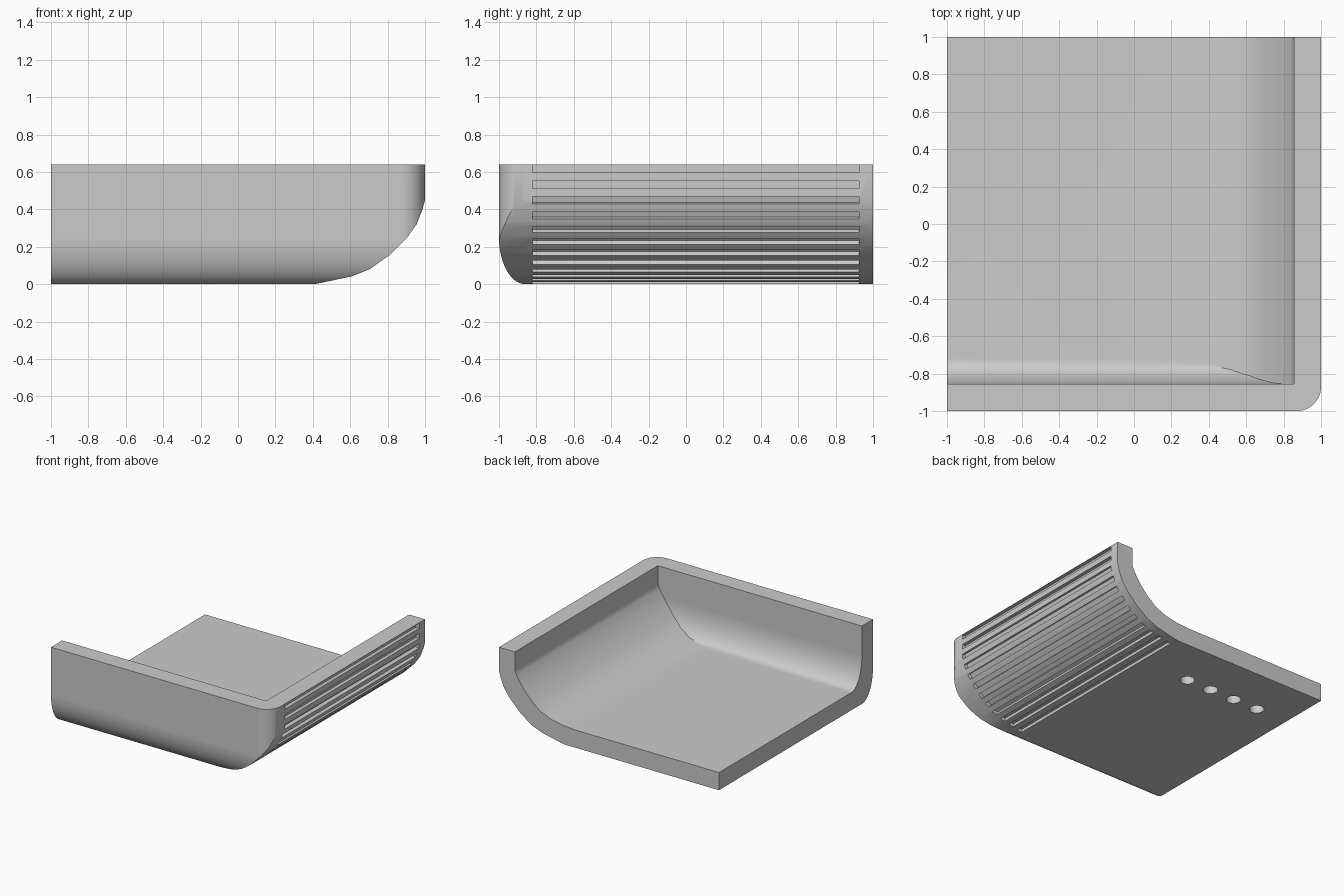
import bpy, bmesh, math
from mathutils import Vector

cube = bpy.data.objects.get("Cube")
if cube:
    bpy.data.objects.remove(cube, do_unlink=True)

grey = bpy.data.materials.new("plain grey")
grey.use_nodes = True
colour = (0.6, 0.6, 0.6, 1)
grey.diffuse_color = colour
grey.node_tree.nodes["Principled BSDF"].inputs["Base Color"].default_value = colour


def finish(bm, name):
    bmesh.ops.recalc_face_normals(bm, faces=bm.faces)
    mesh = bpy.data.meshes.new(name)
    bm.to_mesh(mesh)
    bm.free()
    mesh.materials.append(grey)
    ob = bpy.data.objects.new(name, mesh)
    bpy.context.collection.objects.link(ob)
    return ob


def add_prism(bm, points, axis, start, end):
    """Extrude a 2D outline along one axis, from start to end."""
    def place(p, depth):
        co = list(p)
        co.insert(axis, depth)
        return co
    face = bm.faces.new([bm.verts.new(place(p, start)) for p in points])
    grown = bmesh.ops.extrude_face_region(bm, geom=[face])["geom"]
    shift = Vector((0, 0, 0))
    shift[axis] = end - start
    bmesh.ops.translate(bm, vec=shift, verts=[g for g in grown if isinstance(g, bmesh.types.BMVert)])


def prism(name, points, axis, start, end):
    bm = bmesh.new()
    add_prism(bm, points, axis, start, end)
    return finish(bm, name)


def boolean(target, cutter, operation):
    """Apply a boolean and discard the helper."""
    cutter.hide_render = True
    mod = target.modifiers.new("cut", "BOOLEAN")
    mod.object, mod.operation, mod.solver = cutter, operation, "EXACT"
    bpy.context.view_layer.objects.active = target
    bpy.ops.object.modifier_apply(modifier=mod.name)
    bpy.data.objects.remove(cutter, do_unlink=True)


def arc(cx, cy, rx, ry, a0, a1, n=12):
    angles = [math.radians(a0 + (a1 - a0) * i / n) for i in range(n + 1)]
    return [(cx + rx * math.cos(a), cy + ry * math.sin(a)) for a in angles]


TOP = 0.64
FAR = 1.5

# Outer shell: side sweep, front sweep and plan corner intersected
side_curve = [(1, TOP), (1, 0.45), (0.985, 0.395), (0.955, 0.32), (0.905, 0.25), (0.81, 0.155),
              (0.705, 0.08), (0.61, 0.042), (0.44, 0.006), (0.41, 0)]
shell = prism("tray_shell", side_curve + [(-1, 0), (-1, TOP)], 1, -1, 1)
front_curve = arc(-0.86, 0.25, 0.14, 0.25, 180, 270)
boolean(shell, prism("front_helper", [(-1, FAR)] + front_curve + [(FAR, 0), (FAR, FAR)], 0, -FAR, FAR),
        "INTERSECT")
corner = arc(0.87, -0.87, 0.13, 0.13, -90, 0)
boolean(shell, prism("corner_helper", [(-FAR, -1)] + corner + [(1, FAR), (-FAR, FAR)], 2, -1, FAR),
        "INTERSECT")

# Hollow: inner side sweep limited by the inner front sweep
inner_side = [(0.855, FAR), (0.855, 0.49), (0.84, 0.455), (0.81, 0.405), (0.77, 0.35), (0.7, 0.275),
              (0.62, 0.212), (0.52, 0.172), (0.41, 0.152), (0.31, 0.145)]
hollow = prism("hollow_helper", inner_side + [(-FAR, 0.145), (-FAR, FAR)], 1, -FAR, FAR)
inner_front = arc(-0.718, 0.395, 0.137, 0.25, 180, 270)
boolean(hollow, prism("inner_front_helper", [(-0.855, 2)] + inner_front + [(2, 0.145), (2, 2)], 0, -2, 2),
        "INTERSECT")
boolean(shell, hollow, "DIFFERENCE")

# Grip grooves spaced evenly along the outer side curve
GROOVES, WIDTH, DEPTH = 12, 0.04, 0.03


def along(distance):
    """Point and tangent on the side curve at a distance from the rim."""
    for a, b in zip(side_curve, side_curve[1:]):
        a, b = Vector(a), Vector(b)
        step = (b - a).length
        if distance <= step:
            break
        distance -= step
    tangent = (b - a).normalized()
    return a + tangent * distance, tangent


bm = bmesh.new()
for i in range(GROOVES):
    p, t = along(0.024 + i * 0.0845)
    inward = Vector((t.y, -t.x))
    box = [p + t * (s * WIDTH / 2) + inward * d
           for s, d in ((-1, -DEPTH), (1, -DEPTH), (1, DEPTH), (-1, DEPTH))]
    add_prism(bm, [tuple(q) for q in box], 1, -0.82, 0.925)
boolean(shell, finish(bm, "groove_helper"), "DIFFERENCE")

# Row of round blind holes under the floor
bm = bmesh.new()
for i in range(4):
    ring = arc(-0.03 - 0.227 * i, 0.59, 0.056, 0.056, 0, 345, 23)
    add_prism(bm, ring, 2, -0.1, 0.07)
boolean(shell, finish(bm, "hole_helper"), "DIFFERENCE")

# Smooth the sweeps and keep the edges crisp
bpy.ops.object.select_all(action="DESELECT")
shell.select_set(True)
bpy.context.view_layer.objects.active = shell
bpy.ops.object.shade_smooth_by_angle(angle=math.radians(25))
weighted = shell.modifiers.new("even_shading", "WEIGHTED_NORMAL")
weighted.keep_sharp = True
